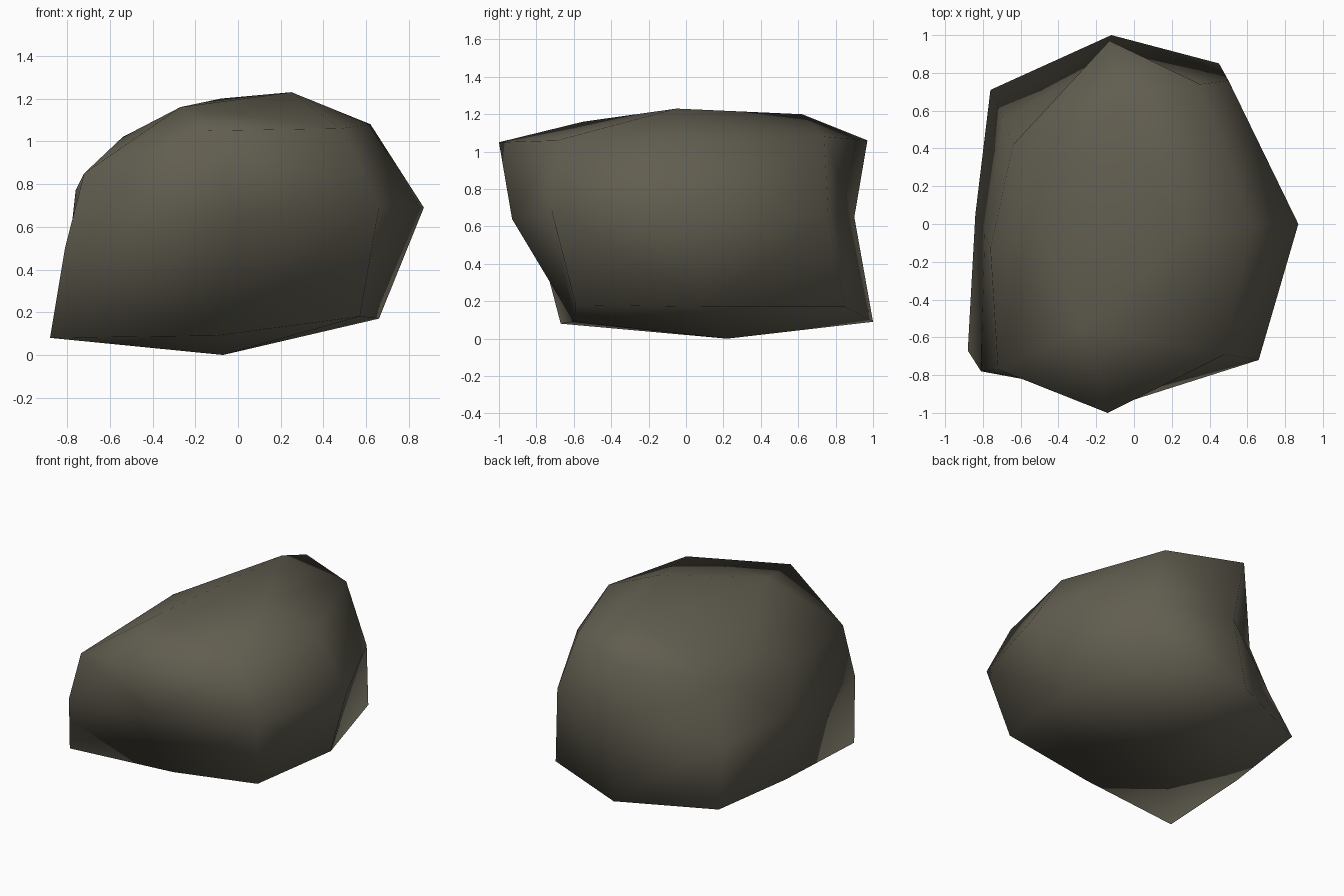
import bpy
import bmesh

default_cube = bpy.data.objects.get("Cube")
if default_cube:
    bpy.data.objects.remove(default_cube, do_unlink=True)

# Stone colour
stone = bpy.data.materials.new("grey_brown_stone")
stone.use_nodes = True
stone_colour = (0.12, 0.11, 0.08, 1)
stone.diffuse_color = stone_colour
shader = next(n for n in stone.node_tree.nodes if n.type == 'BSDF_PRINCIPLED')
shader.inputs["Base Color"].default_value = stone_colour
shader.inputs["Roughness"].default_value = 0.9

# Cross-sections run counter-clockwise: front, front +x, +x side, ... front -x
base_ring = [(-.1, -.6, .09), (.57, -.59, .18), (.66, .12, .17), (.45, .85, .17),
             (-.12, 1, .09), (-.76, .71, .09), (-.84, .05, .08), (-.88, -.67, .08)]
waist_ring = [(0, -.93, .64), (.66, -.72, .69), (.87, 0, .69), (.5, .76, .65),
              (-.1, .9, .65), (-.69, .55, .48), (-.79, -.05, .5), (-.81, -.78, .5)]
shoulder_ring = [(-.14, -1, 1.05), (.48, -.69, 1.06), (.62, 0, 1.08), (.35, .74, 1.08),
                 (-.13, .97, 1.06), (-.64, .42, .85), (-.76, -.13, .77), (-.72, -.77, .85)]
# Crown: front, +x, back, -x
crown_ring = [(-.27, -.55, 1.16), (.25, -.05, 1.23), (-.08, .62, 1.2), (-.54, .03, 1.02)]
underside_point = (-.07, .22, 0)

bm = bmesh.new()


def add_ring(points):
    return [bm.verts.new(p) for p in points]


base, waist, shoulder, crown = map(
    add_ring, (base_ring, waist_ring, shoulder_ring, crown_ring))
bottom = bm.verts.new(underside_point)
count = len(base)


def side_band(lower, upper):
    """Facet a band, with every diagonal rising from a side to a corner."""
    for i in range(count):
        j = (i + 1) % count
        if i % 2 == 0:
            bm.faces.new((lower[i], lower[j], upper[j]))
            bm.faces.new((lower[i], upper[j], upper[i]))
        else:
            bm.faces.new((lower[i], lower[j], upper[i]))
            bm.faces.new((lower[j], upper[j], upper[i]))


# Flanks, pinched in at the front and back
side_band(base, waist)
side_band(waist, shoulder)

# Shallow pointed underside
for i in range(count):
    bm.faces.new((base[(i + 1) % count], base[i], bottom))

# Sloping shoulders up to the crown
for k in range(len(crown)):
    i = 2 * k
    peak, following = crown[k], crown[(k + 1) % len(crown)]
    bm.faces.new((shoulder[i - 1], shoulder[i], peak))
    bm.faces.new((shoulder[i], shoulder[i + 1], peak))
    bm.faces.new((shoulder[i + 1], following, peak))

# Ridge across the top, from front to back
bm.faces.new((crown[0], crown[1], crown[2]))
bm.faces.new((crown[0], crown[2], crown[3]))
bmesh.ops.recalc_face_normals(bm, faces=bm.faces[:])

# Softly shaded all over
for face in bm.faces:
    face.smooth = True

mesh = bpy.data.meshes.new("boulder")
bm.to_mesh(mesh)
bm.free()
mesh.materials.append(stone)
boulder = bpy.data.objects.new("boulder", mesh)
bpy.context.collection.objects.link(boulder)
